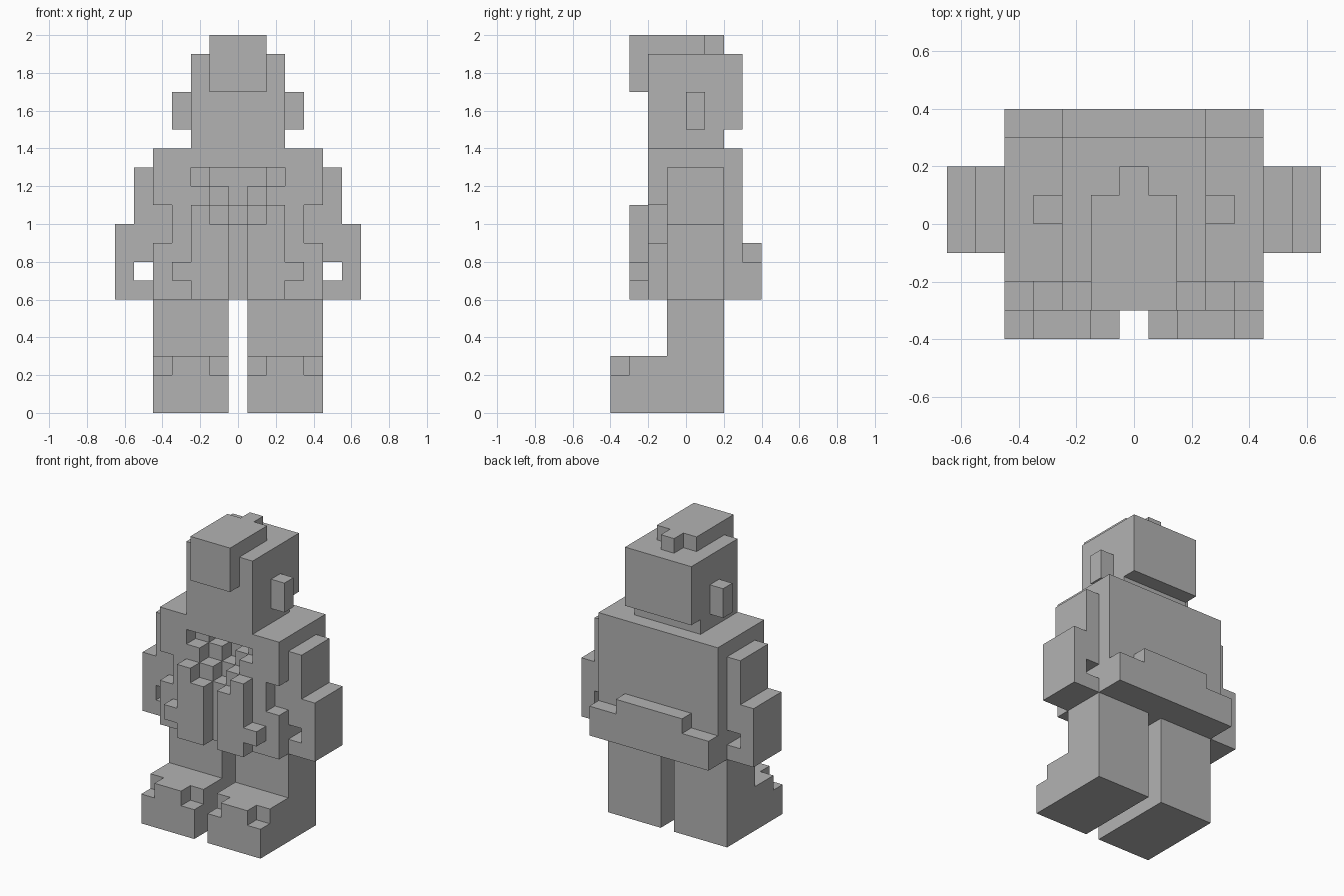
import bpy
import bmesh
from math import radians

UNIT = 0.1  # edge length of one block

cube = bpy.data.objects.get("Cube")
if cube:
    bpy.data.objects.remove(cube, do_unlink=True)

grey = bpy.data.materials.new("plain_grey")
grey.use_nodes = True
colour = (0.45, 0.45, 0.45, 1)
grey.diffuse_color = colour
grey.node_tree.nodes["Principled BSDF"].inputs["Base Color"].default_value = colour


def cells(boxes):
    """Block cells of boxes given as x, y and z (start, stop) ranges."""
    return {(x, y, z) for bx, by, bz in boxes
            for x in range(*bx) for y in range(*by) for z in range(*bz)}


def flip(boxes):
    """Mirror boxes across the middle column of blocks."""
    return [((1 - bx[1], 1 - bx[0]), by, bz) for bx, by, bz in boxes]


def part(name, solid, cut=()):
    """Skin the block cells with outer faces and merge the flat areas."""
    filled = cells(solid) - cells(cut)
    bm = bmesh.new()
    corners = {}

    def corner(p):
        if p not in corners:
            x, y, z = p
            corners[p] = bm.verts.new(((x - 0.5) * UNIT, y * UNIT, z * UNIT))
        return corners[p]

    for cell in sorted(filled):
        for axis in range(3):
            for side in (0, 1):
                near = list(cell)
                near[axis] += 2 * side - 1
                if tuple(near) in filled:
                    continue
                loop = []
                for a, b in ((0, 0), (1, 0), (1, 1), (0, 1)):
                    p = list(cell)
                    p[axis] += side
                    p[(axis + 1) % 3] += a
                    p[(axis + 2) % 3] += b
                    loop.append(corner(tuple(p)))
                bm.faces.new(loop if side else loop[::-1])
    bmesh.ops.dissolve_limit(bm, angle_limit=radians(1),
                             verts=bm.verts[:], edges=bm.edges[:])
    mesh = bpy.data.meshes.new(name)
    bm.to_mesh(mesh)
    bm.free()
    mesh.materials.append(grey)
    bpy.context.collection.objects.link(bpy.data.objects.new(name, mesh))


def pair(name, solid, cut=()):
    part("left_" + name, solid, cut)
    part("right_" + name, flip(solid), flip(cut))


# Legs, and feet with notched toe corners
pair("leg", [((1, 5), (-1, 2), (0, 6))])
pair("foot", [((1, 5), (-4, -1), (0, 3))],
     [((1, 2), (-4, -3), (2, 3)), ((4, 5), (-4, -3), (2, 3))])

# Torso with side notches and a stepped neckline recess
side_notch = [((4, 5), (-2, -1), (9, 11))]
neckline = [((-2, 3), (-2, -1), (12, 13)), ((-1, 2), (-2, 0), (12, 13)),
            ((-1, 2), (-2, -1), (11, 12)), ((0, 1), (-2, 0), (11, 12)),
            ((0, 1), (-2, -1), (10, 11))]
part("torso", [((-4, 5), (-2, 3), (6, 14))],
     side_notch + flip(side_notch) + neckline)

# Hanging front panels, each with a small side toggle
pair("front_panel", [((1, 3), (-3, -2), (6, 10)), ((2, 3), (-3, -2), (10, 11)),
                     ((3, 4), (-3, -2), (7, 8))])

# Raised band across the lower back
part("back_band", [((-4, 5), (3, 4), (6, 8)), ((-2, 3), (3, 4), (8, 9))])

# Stepped arms with a gap beside the hand
pair("arm", [((5, 6), (-1, 2), (6, 13)), ((6, 7), (-1, 2), (6, 10))],
     [((5, 6), (-1, 2), (7, 8))])

# Head overhanging the nape, with ears
part("head", [((-2, 3), (-2, 3), (14, 19))], [((-2, 3), (2, 3), (14, 15))])
pair("ear", [((3, 4), (0, 1), (15, 17))])

# Hair cap with a fringe in front and a tuft behind
part("hair", [((-1, 2), (-3, 1), (19, 20)), ((0, 1), (1, 2), (19, 20)),
              ((-1, 2), (-3, -2), (17, 19))])
